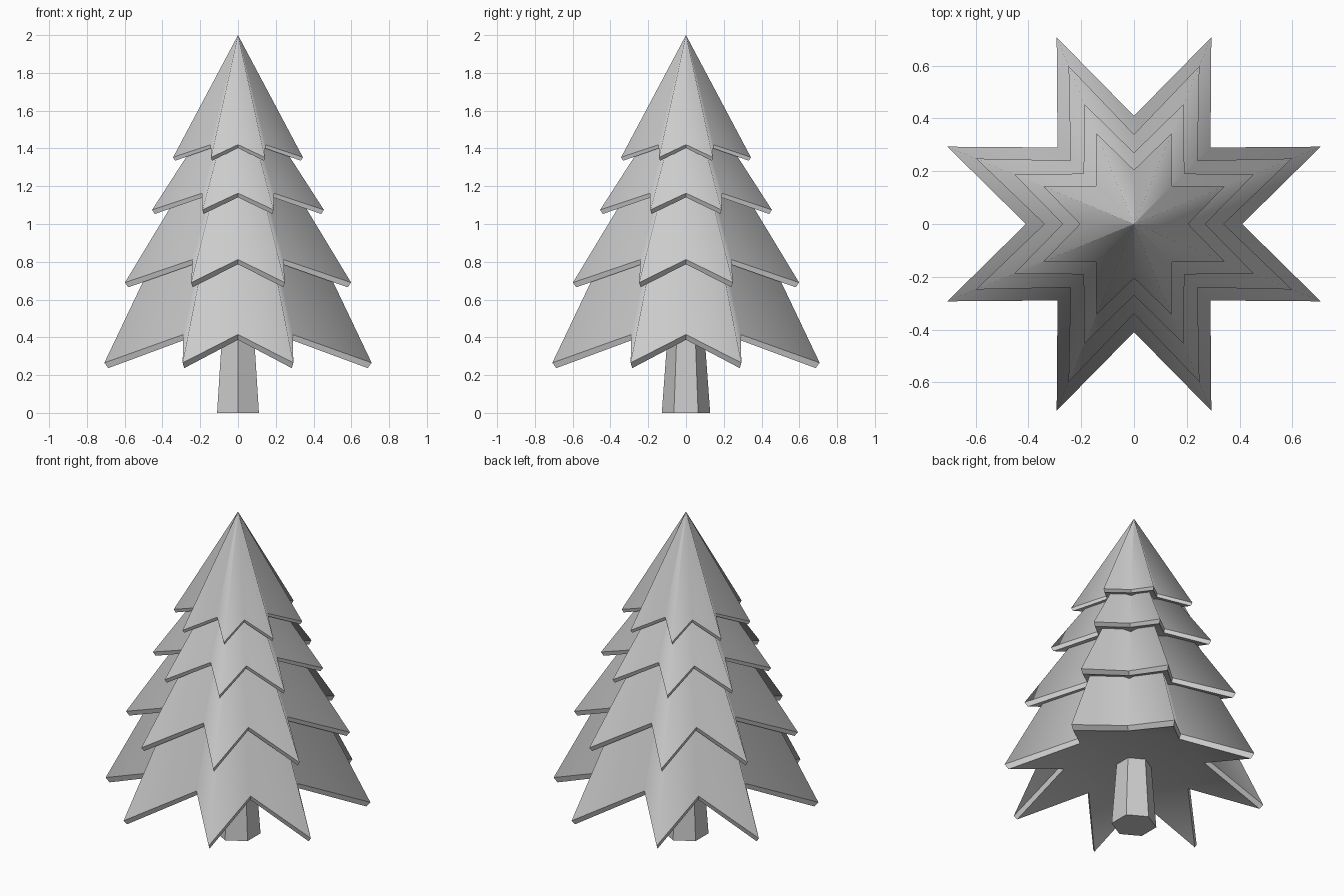
import bpy, bmesh, math

cube = bpy.data.objects.get("Cube")
if cube:
    bpy.data.objects.remove(cube, do_unlink=True)

grey = bpy.data.materials.new("plain_grey")
grey.use_nodes = True
COLOUR = (0.6, 0.6, 0.6, 1)
grey.diffuse_color = COLOUR
grey.node_tree.nodes["Principled BSDF"].inputs["Base Color"].default_value = COLOUR


def finish(bm, name):
    bmesh.ops.recalc_face_normals(bm, faces=bm.faces[:])
    mesh = bpy.data.meshes.new(name)
    bm.to_mesh(mesh)
    bm.free()
    mesh.materials.append(grey)
    bpy.context.collection.objects.link(bpy.data.objects.new(name, mesh))


def star_ring(bm, tip, notch):
    """Eight-pointed ring; tip and notch are (radius, height)."""
    ring = []
    for i in range(16):
        r, z = notch if i % 2 == 0 else tip
        a = i * math.pi / 8
        ring.append(bm.verts.new((r * math.cos(a), r * math.sin(a), z)))
    return ring


def branch_tier(name, tip, notch, apex_z, drop):
    bm = bmesh.new()

    def toward_apex(point, t):
        return point[0] * (1 - t), point[1] + (apex_z - point[1]) * t

    def rim_bottom(point):
        return point[0] * 0.97, point[1] - drop

    peak = star_ring(bm, toward_apex(tip, 0.995), toward_apex(notch, 0.995))
    upper = star_ring(bm, tip, notch)
    lower = star_ring(bm, rim_bottom(tip), rim_bottom(notch))
    # smooth, cone-like foliage above a crisp flat rim
    for i in range(16):
        j = (i + 1) % 16
        bm.faces.new((upper[i], upper[j], peak[j], peak[i])).smooth = True
        bm.faces.new((lower[i], lower[j], upper[j], upper[i]))
    bm.faces.new(peak)
    # underside: flat middle and a drooping triangle under each point
    under = [bm.faces.new(lower[::2])]
    for i in range(0, 16, 2):
        under.append(bm.faces.new((lower[i], lower[i + 1], lower[(i + 2) % 16])))
    for face in under:
        face.smooth = True
    for edge in bm.edges:
        edge.smooth = all(f.smooth for f in edge.link_faces)
    finish(bm, name)


# branch tiers from bottom to top
branch_tier("bottom_branches", (0.766, 0.265), (0.41, 0.415), 1.75, 0.028)
branch_tier("lower_branches", (0.648, 0.69), (0.34, 0.812), 1.68, 0.025)
branch_tier("upper_branches", (0.492, 1.075), (0.27, 1.163), 1.78, 0.022)
branch_tier("top_branches", (0.372, 1.353), (0.205, 1.42), 2.0, 0.018)

# tapered six-sided trunk with a corner facing the front
bm = bmesh.new()
bmesh.ops.create_cone(bm, cap_ends=True, segments=6, radius1=0.128, radius2=0.095, depth=0.45)
bmesh.ops.translate(bm, verts=bm.verts[:], vec=(0, 0, 0.225))
finish(bm, "trunk")
